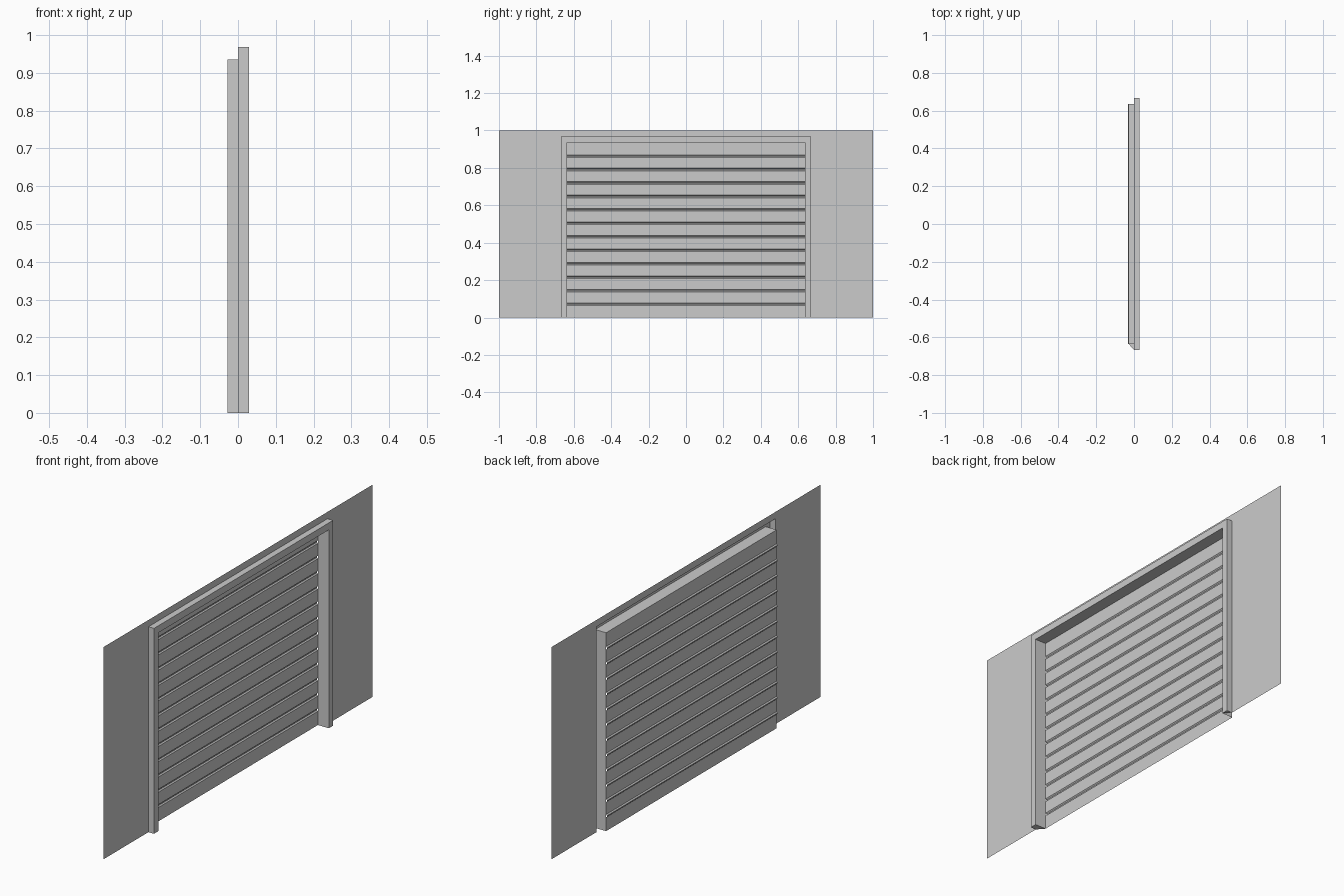
import bpy

if "Cube" in bpy.data.objects:
    bpy.data.objects.remove(bpy.data.objects["Cube"])

YO, YI = 0.667, 0.635      # outer / inner half width of the frame
ZO, ZI = 0.968, 0.935      # outer / inner height of the frame
XF, XB = 0.029, -0.028     # frame front, door panel plane


def make(name, verts, faces):
    mesh = bpy.data.meshes.new(name)
    mesh.from_pydata(verts, [], faces)
    mesh.update()
    obj = bpy.data.objects.new(name, mesh)
    bpy.context.collection.objects.link(obj)
    return obj


def arch(x, y, z):
    """Upside-down U path of four points, open at the floor."""
    return [(x, -y, 0), (x, -y, z), (x, y, z), (x, y, 0)]


def bridge(name, a, b):
    """Strip of quads between two paths of equal length."""
    n = len(a)
    return make(name, a + b, [(i, i + 1, n + i + 1, n + i) for i in range(n - 1)])


# Wall sheet around the opening
bridge("wall", arch(0, 1, 1), arch(0, YO, ZO))

# Frame: outer edge, front face and deep inner reveal
bridge("frame_outer_edge", arch(0, YO, ZO), arch(XF, YO, ZO))
bridge("frame_face", arch(XF, YO, ZO), arch(XF, YI, ZI))
bridge("frame_reveal", arch(XF, YI, ZI), arch(XB, YI, ZI))

# Caps under the two jambs
make("right_jamb_foot", [(XF, -YI, 0), (XB, -YI, 0), (0, -YO, 0), (XF, -YO, 0)], [(0, 1, 2, 3)])
make("left_jamb_foot", [(XF, YI, 0), (XF, YO, 0), (0, YO, 0)], [(0, 1, 2)])

# Door: horizontal panels separated by shallow grooves
panels = 13
profile = [(XB, 0)]
for i in range(1, panels):
    z = ZI * i / panels
    profile += [(XB, z - 0.007), (XB - 0.005, z - 0.002),
                (XB - 0.005, z + 0.002), (XB, z + 0.007)]
profile.append((XB, ZI))
bridge("door_panels", [(x, -YI, z) for x, z in profile], [(x, YI, z) for x, z in profile])
